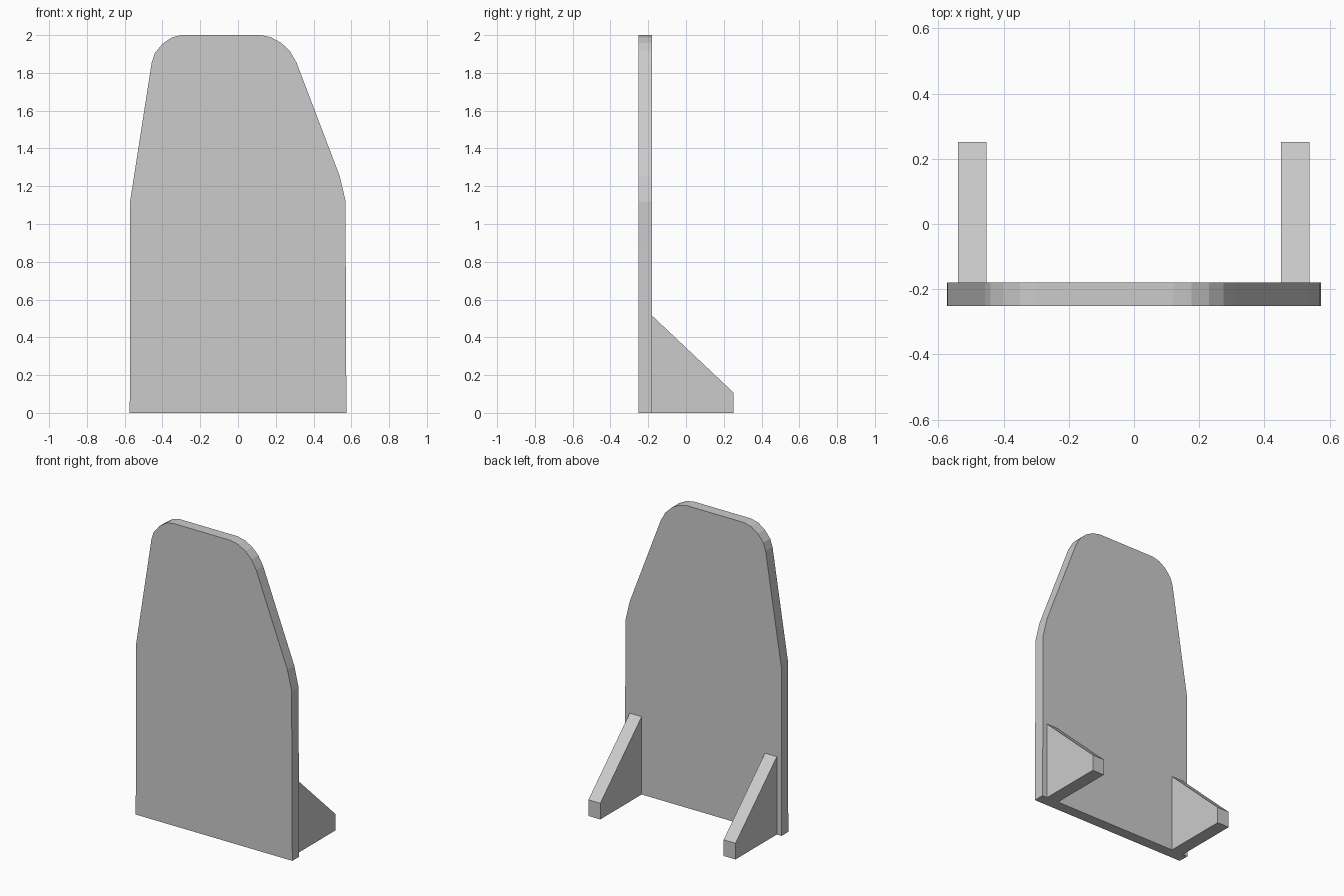
import bpy, bmesh
from mathutils import Vector

if "Cube" in bpy.data.objects:
    bpy.data.objects.remove(bpy.data.objects["Cube"])


def prism(name, profile, to_point, depth):
    """Extrude a flat profile along a depth vector into a closed solid."""
    bm = bmesh.new()
    face = bm.faces.new([bm.verts.new(to_point(a, b)) for a, b in profile])
    new = bmesh.ops.extrude_face_region(bm, geom=[face], use_keep_orig=True)["geom"]
    bmesh.ops.translate(bm, vec=Vector(depth),
                        verts=[g for g in new if isinstance(g, bmesh.types.BMVert)])
    bmesh.ops.recalc_face_normals(bm, faces=bm.faces)
    mesh = bpy.data.meshes.new(name)
    bm.to_mesh(mesh)
    bm.free()
    obj = bpy.data.objects.new(name, mesh)
    bpy.context.collection.objects.link(obj)
    return obj


FRONT, BACK, FOOT_END = -0.252, -0.18, 0.252

# Upright panel: asymmetric outline with rounded top corners (x, z)
outline = [
    (-0.574, 0), (0.574, 0), (0.57, 0.87), (0.57, 1.12), (0.538, 1.255),
    (0.31, 1.854), (0.275, 1.915), (0.23, 1.958), (0.176, 1.988), (0.121, 2),
    (-0.30, 2), (-0.35, 1.988), (-0.40, 1.954), (-0.44, 1.905), (-0.457, 1.854),
    (-0.572, 1.115), (-0.572, 0.14),
]
prism("panel", outline, lambda x, z: (x, FRONT, z), (0, BACK - FRONT, 0))

# Two sloped support brackets behind the panel (y, z)
bracket = [(BACK, 0), (FOOT_END, 0), (FOOT_END, 0.107), (BACK, 0.515)]
for name, x in (("left_bracket", -0.539), ("right_bracket", 0.451)):
    prism(name, bracket, lambda y, z: (x, y, z), (0.087, 0, 0))
